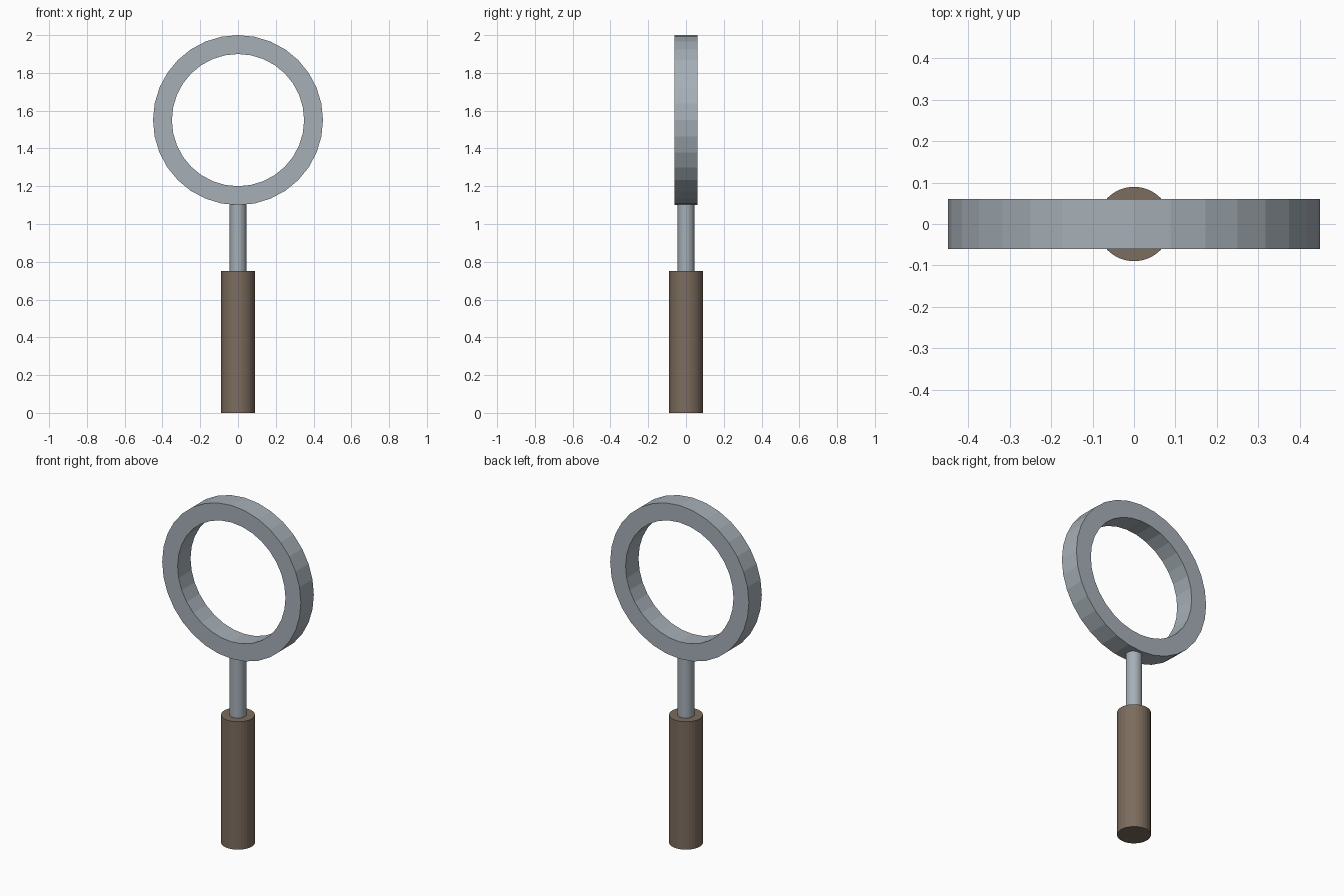
import bpy, bmesh
from math import sin, cos, tau

if "Cube" in bpy.data.objects:
    bpy.data.objects.remove(bpy.data.objects["Cube"])

def material(name, color):
    m = bpy.data.materials.new(name)
    m.diffuse_color = color
    m.use_nodes = True
    m.node_tree.nodes["Principled BSDF"].inputs["Base Color"].default_value = m.diffuse_color
    return m

metal = material("metal", (0.38, 0.43, 0.47, 1))
wood = material("wood", (0.20, 0.15, 0.11, 1))

def rod(name, radius, z0, z1, mat):
    bpy.ops.mesh.primitive_cylinder_add(vertices=32, radius=radius, depth=z1 - z0,
                                        location=(0, 0, (z0 + z1) / 2))
    ob = bpy.context.object
    ob.name = name
    ob.data.materials.append(mat)

def ring(name, r_in, r_out, half, z, mat, n=32):
    # Sweep a rectangular section around the y axis
    bm = bmesh.new()
    section = [(r_in, -half), (r_out, -half), (r_out, half), (r_in, half)]
    loops = [[bm.verts.new((r * cos(tau * i / n), y, r * sin(tau * i / n)))
              for r, y in section] for i in range(n)]
    for i in range(n):
        a, b = loops[i], loops[(i + 1) % n]
        for j in range(4):
            k = (j + 1) % 4
            bm.faces.new((a[j], a[k], b[k], b[j]))
    bmesh.ops.recalc_face_normals(bm, faces=bm.faces)
    me = bpy.data.meshes.new(name)
    bm.to_mesh(me)
    bm.free()
    me.materials.append(mat)
    ob = bpy.data.objects.new(name, me)
    ob.location.z = z
    bpy.context.collection.objects.link(ob)

# Grip, connecting stem and open lens frame
rod("handle", 0.09, 0, 0.75, wood)
rod("stem", 0.044, 0.75, 1.105, metal)
ring("lens_frame", 0.35, 0.45, 0.06, 1.55, metal)
